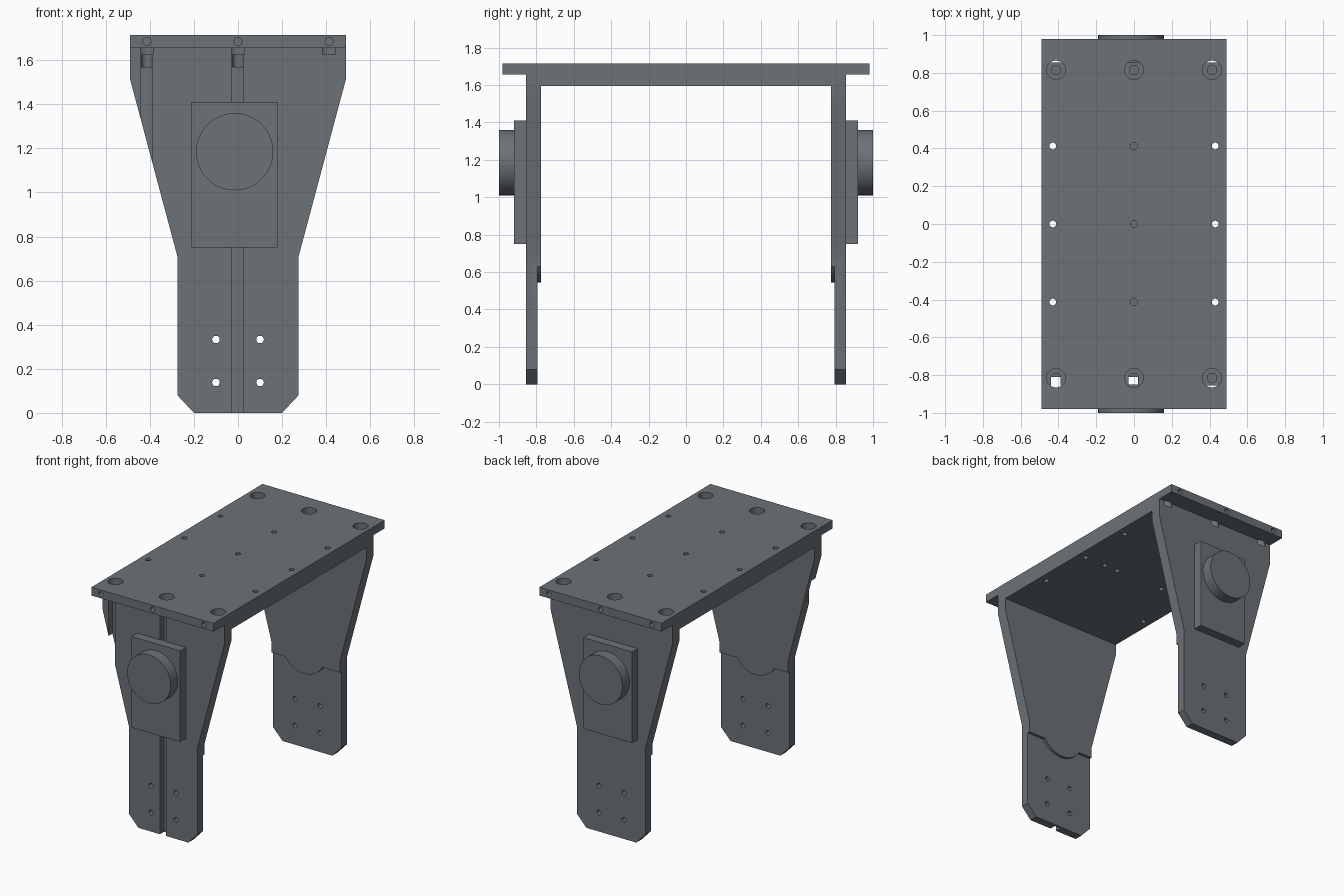
import bpy
import math
from mathutils import Matrix, Vector

if "Cube" in bpy.data.objects:
    bpy.data.objects.remove(bpy.data.objects["Cube"], do_unlink=True)

# One metal colour for the whole bracket
steel = bpy.data.materials.new("slate grey steel")
steel.use_nodes = True
COLOUR = (0.15, 0.168, 0.19, 1)
steel.diffuse_color = COLOUR
steel.node_tree.nodes["Principled BSDF"].inputs["Base Color"].default_value = COLOUR


def make_mesh(name, verts, faces):
    mesh = bpy.data.meshes.new(name)
    mesh.from_pydata(verts, [], faces)
    mesh.materials.append(steel)
    obj = bpy.data.objects.new(name, mesh)
    bpy.context.collection.objects.link(obj)
    return obj


def prism(name, outline, y0, y1):
    """Extrude a counter-clockwise (x, z) outline from y0 to y1."""
    y0, y1 = min(y0, y1), max(y0, y1)
    n = len(outline)
    verts = [(x, y, z) for y in (y0, y1) for x, z in outline]
    faces = [tuple(range(n)), tuple(reversed(range(n, 2 * n)))]
    faces += [(i, i + n, (i + 1) % n + n, (i + 1) % n) for i in range(n)]
    return make_mesh(name, verts, faces)


def box(name, x, y, z):
    return prism(name, [(x[0], z[0]), (x[1], z[0]), (x[1], z[1]), (x[0], z[1])], *y)


def rod(name, start, end, radius, sides=24):
    """Cylinder between two points."""
    start, end = Vector(start), Vector(end)
    axis = end - start
    turn = Matrix.Translation(start) @ axis.to_track_quat('Z', 'Y').to_matrix().to_4x4()
    angles = [math.tau * i / sides for i in range(sides)]
    verts = [turn @ Vector((radius * math.cos(a), radius * math.sin(a), h))
             for h in (0, axis.length) for a in angles]
    n = sides
    faces = [tuple(reversed(range(n))), tuple(range(n, 2 * n))]
    faces += [(i, (i + 1) % n, (i + 1) % n + n, i + n) for i in range(n)]
    return make_mesh(name, verts, faces)


def combine(target, tool, operation):
    mod = target.modifiers.new("join", 'BOOLEAN')
    mod.operation = operation
    mod.solver = 'EXACT'
    mod.object = tool
    bpy.context.view_layer.objects.active = target
    bpy.ops.object.modifier_apply(modifier=mod.name)
    bpy.data.objects.remove(tool, do_unlink=True)


def smooth(obj):
    bpy.ops.object.select_all(action='DESELECT')
    obj.select_set(True)
    bpy.context.view_layer.objects.active = obj
    bpy.ops.object.shade_smooth_by_angle(angle=math.radians(30))


HALF = 0.49      # half width of the deck
CX = -0.015      # gearbox centre line

# Deck slab with a thicker web between the legs
frame = box("frame", (-HALF, HALF), (-0.98, 0.98), (1.655, 1.715))
combine(frame, box("web", (-HALF, HALF), (-0.8, 0.8), (1.595, 1.69)), 'UNION')

# Leg outlines: flared at the top, clipped corners at the foot
right_edge = [(0.2, 0), (0.275, 0.08), (0.275, 0.71), (HALF, 1.515), (HALF, 1.69)]
leg_outline = right_edge + [(-x, z) for x, z in reversed(right_edge)]
# The inner thickening pad ends in a round bulge
arc = []
for i in range(13):
    a = math.radians(211 + 118 * i / 12)
    arc.append((CX + 0.175 * math.cos(a), 0.72 + 0.175 * math.sin(a)))
pad_right = [(0.275, 0.63)] + right_edge[2:]
pad_outline = arc + pad_right + [(-x, z) for x, z in reversed(pad_right)]

for side in (-1, 1):
    leg = prism("leg", leg_outline, side * 0.795, side * 0.855)
    combine(leg, prism("pad", pad_outline, side * 0.775, side * 0.82), 'UNION')
    combine(frame, leg, 'UNION')

cutters = []
# Cable grooves in the outer face of the front leg
cutters.append(box("groove", (-0.028, 0.022), (-0.9, -0.81), (-0.1, 1.655)))
cutters.append(box("groove", (-0.44, -0.39), (-0.9, -0.81), (0.9, 1.655)))

for side in (-1, 1):
    for x in (-0.413, 0, 0.413):
        y = side * 0.815
        # Counterbored deck screws and tapped holes in the deck ends
        cutters.append(rod("counterbore", (x, y, 1.625), (x, y, 1.8), 0.05, 32))
        cutters.append(rod("screw_hole", (x, y, 1.57), (x, y, 1.8), 0.025))
        cutters.append(rod("end_hole", (x, side * 0.93, 1.685), (x, side * 1.1, 1.685), 0.018))
    # Mounting holes through the feet
    for x in (-0.1, 0.1):
        for z in (0.138, 0.333):
            cutters.append(rod("foot_hole", (x, side * 0.7, z), (x, side * 0.95, z), 0.017))

# Through holes along the deck sides, blind holes along its middle
for y in (-0.413, 0, 0.413):
    for x, depth in ((-0.43, 1.5), (0, 1.66), (0.43, 1.5)):
        cutters.append(rod("deck_hole", (x, y, depth), (x, y, 1.8), 0.018))
# Blind holes under the deck
for x in (-0.24, 0.15, 0.26):
    cutters.append(rod("under_hole", (x, 0, 1.5), (x, 0, 1.64), 0.018))

for cutter in cutters:
    cutter.hide_render = True
    combine(frame, cutter, 'DIFFERENCE')
smooth(frame)

# Gearbox block and round shaft cap on the outside of each leg
for side, label in ((-1, "front"), (1, "back")):
    box(label + "_gearbox", (CX - 0.195, CX + 0.195),
        (side * 0.85, side * 0.92), (0.75, 1.41))
    cap = rod(label + "_shaft_cap", (CX, side * 0.91, 1.185), (CX, side, 1.185), 0.175, 64)
    smooth(cap)
